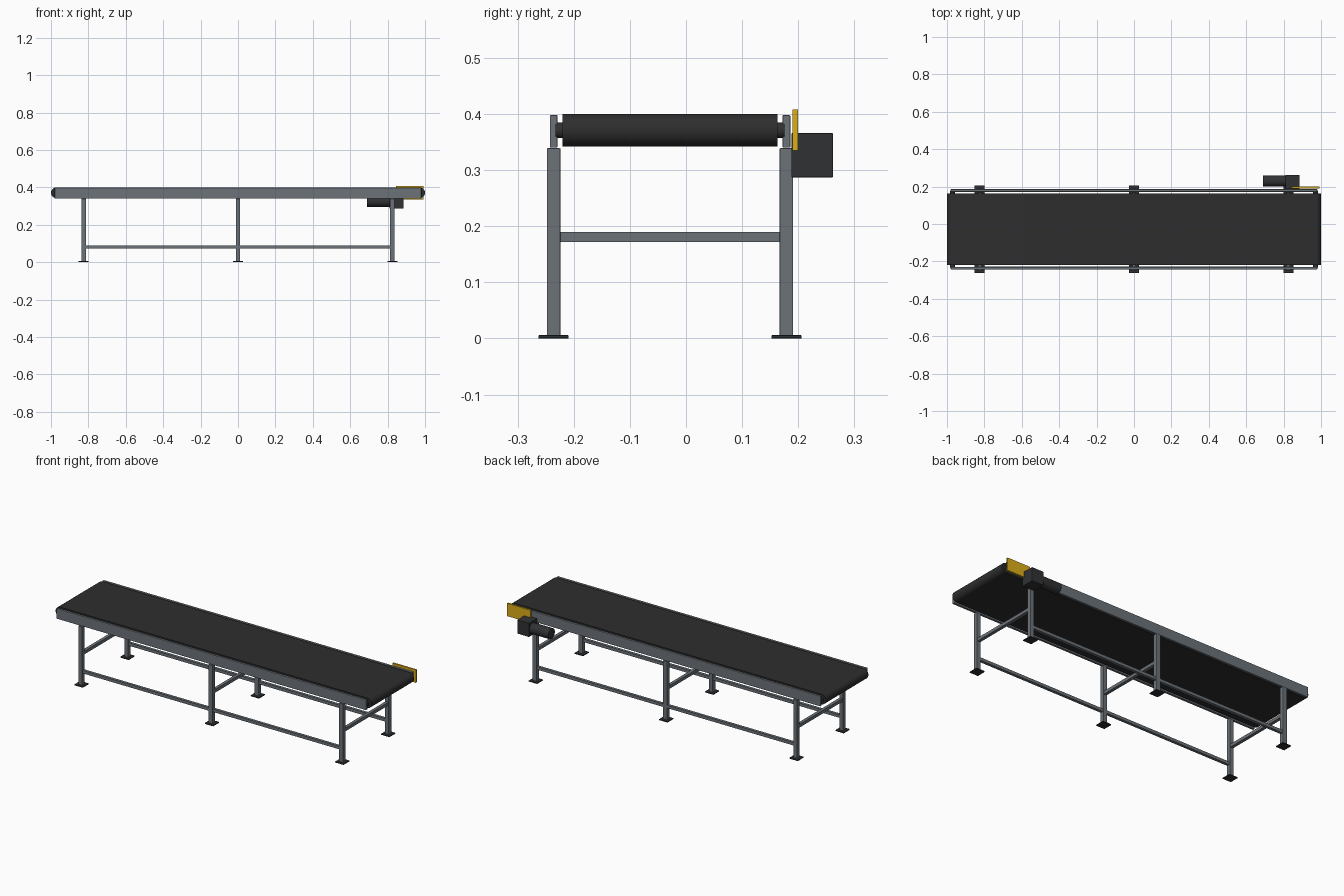
import bpy
import bmesh
import math
from mathutils import Matrix

cube = bpy.data.objects.get("Cube")
if cube:
    bpy.data.objects.remove(cube, do_unlink=True)


def material(name, rgb):
    m = bpy.data.materials.new(name)
    m.use_nodes = True
    m.diffuse_color = (*rgb, 1)
    m.node_tree.nodes["Principled BSDF"].inputs["Base Color"].default_value = (*rgb, 1)
    return m


STEEL = material("grey steel", (0.15, 0.17, 0.19))
RUBBER = material("black rubber", (0.027, 0.027, 0.027))
MOTOR = material("motor black", (0.03, 0.031, 0.033))
DARK = material("dark foot", (0.025, 0.026, 0.028))
YELLOW = material("guard yellow", (0.72, 0.42, 0.01))


def finish(name, bm, mat, smooth=False):
    bmesh.ops.recalc_face_normals(bm, faces=bm.faces)
    mesh = bpy.data.meshes.new(name)
    bm.to_mesh(mesh)
    bm.free()
    mesh.materials.append(mat)
    obj = bpy.data.objects.new(name, mesh)
    bpy.context.collection.objects.link(obj)
    if smooth:
        bpy.ops.object.select_all(action="DESELECT")
        obj.select_set(True)
        bpy.context.view_layer.objects.active = obj
        bpy.ops.object.shade_smooth_by_angle(angle=math.radians(35))
    return obj


def box(name, x, y, z, mat, bevel=0.0):
    """Box from (low, high) ranges on each axis."""
    bm = bmesh.new()
    size = [r[1] - r[0] for r in (x, y, z)]
    mid = [(r[1] + r[0]) / 2 for r in (x, y, z)]
    bmesh.ops.create_cube(bm, size=1, matrix=Matrix.Translation(mid) @ Matrix.Diagonal((*size, 1)))
    if bevel:
        bmesh.ops.bevel(bm, geom=bm.edges[:], offset=bevel, segments=2, affect="EDGES", profile=0.5)
    return finish(name, bm, mat)


def rod(name, axis, center, radius, length, mat):
    bm = bmesh.new()
    turn = Matrix.Rotation(math.pi / 2, 4, "Y" if axis == "X" else "X")
    bmesh.ops.create_cone(bm, cap_ends=True, segments=32, radius1=radius, radius2=radius,
                          depth=length, matrix=Matrix.Translation(center) @ turn)
    return finish(name, bm, mat, True)


def around(c, half):
    return (c - half, c + half)


MID_Y = -0.0285            # centre line of the belt
AXLE_Z = 0.371
RADIUS = 0.029
END_X = 1 - RADIUS

# Belt: stadium loop swept across the width
bm = bmesh.new()
steps = 16
ring = []
for side in (1, -1):
    for i in range(steps + 1):
        a = math.pi / 2 - math.pi * i / steps
        ring.append((side * (END_X + RADIUS * math.cos(a)), AXLE_Z + side * RADIUS * math.sin(a)))
loop = [bm.verts.new((x, MID_Y - 0.192, z)) for x, z in ring]
face = bm.faces.new(loop)
out = bmesh.ops.extrude_face_region(bm, geom=[face])
bmesh.ops.translate(bm, vec=(0, 0.384, 0), verts=[v for v in out["geom"] if isinstance(v, bmesh.types.BMVert)])
finish("belt", bm, RUBBER, True)

# End roller hubs and axles
for end, x in (("drive", END_X), ("tail", -END_X)):
    rod(f"{end}_roller_hub", "Y", (x, MID_Y, AXLE_Z), 0.014, 0.408, MOTOR)

# Frame on both sides
for side, s in (("left", 1), ("right", -1)):
    y = MID_Y + s * 0.2075
    box(f"side_rail_{side}", (-0.98, 0.98), around(y, 0.0068), (0.34, 0.398), STEEL, 0.0015)
    box(f"lower_rail_{side}", (-0.825, 0.825), around(y, 0.008), (0.072, 0.089), STEEL)
    for place, x in (("tail", -0.825), ("middle", 0), ("drive", 0.825)):
        box(f"leg_{place}_{side}", around(x, 0.012), around(y, 0.012), (0.004, 0.339), STEEL, 0.001)
        box(f"foot_{place}_{side}", around(x, 0.027), around(y, 0.027), (0, 0.006), DARK, 0.0015)

for place, x in (("tail", -0.825), ("middle", 0), ("drive", 0.825)):
    box(f"cross_brace_{place}", around(x, 0.009), around(MID_Y, 0.198), (0.172, 0.19), STEEL)

# Drive unit and guard
box("gearbox", (0.81, 0.885), (0.188, 0.262), (0.287, 0.366), MOTOR, 0.0015)
rod("motor", "X", (0.752, 0.23, 0.326), 0.03, 0.124, MOTOR)
box("drive_guard", (0.845, 0.992), (0.19, 0.2), (0.335, 0.408), YELLOW)
